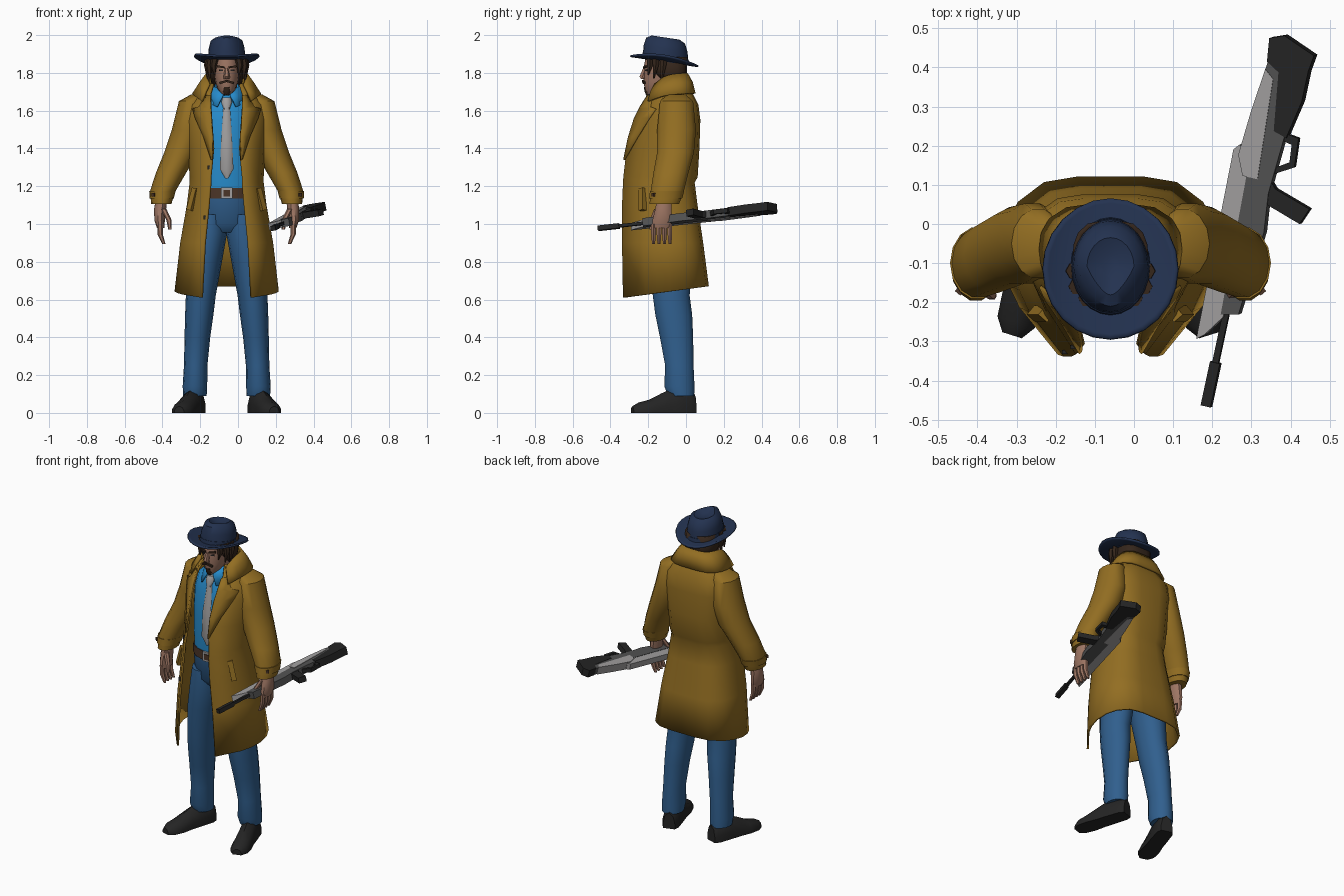
import bpy, bmesh, math
from mathutils import Matrix, Vector

cube = bpy.data.objects.get("Cube")
if cube:
    bpy.data.objects.remove(cube, do_unlink=True)

BODY_X = -0.06  # the figure stands left of the origin, the rifle reaches right


def material(name, *rgb):
    m = bpy.data.materials.new(name)
    m.use_nodes = True
    color = (*rgb, 1)
    m.diffuse_color = color
    shader = next(n for n in m.node_tree.nodes if n.type == 'BSDF_PRINCIPLED')
    shader.inputs["Base Color"].default_value = color
    shader.inputs["Roughness"].default_value = 0.8
    return m


ochre = material("ochre_cloth", .29, .155, .016)
denim = material("blue_denim", .03, .115, .27)
azure = material("azure_cloth", .02, .26, .6)
navy = material("navy_felt", .017, .032, .08)
skin = material("tan_skin", .34, .18, .125)
hair_brown = material("dark_brown_hair", .035, .019, .011)
black = material("black", .018, .018, .018)
silver = material("light_grey", .36, .35, .35)
steel = material("dark_grey", .085, .085, .085)
leather = material("brown_leather", .07, .035, .02)


def finish(name, bm, mat, thickness=0, angle=45):
    bmesh.ops.recalc_face_normals(bm, faces=bm.faces)
    bmesh.ops.translate(bm, verts=bm.verts, vec=(BODY_X, 0, 0))
    mesh = bpy.data.meshes.new(name)
    bm.to_mesh(mesh)
    bm.free()
    mesh.materials.append(mat)
    mesh.shade_smooth()
    mesh.set_sharp_from_angle(angle=math.radians(angle))
    obj = bpy.data.objects.new(name, mesh)
    bpy.context.collection.objects.link(obj)
    if thickness:
        solid = obj.modifiers.new("thickness", 'SOLIDIFY')
        solid.thickness = thickness
        solid.offset = 0
    return obj


def bridge(name, rows, mat, closed=True, caps=True, thickness=0):
    """Skin a surface over rows of points."""
    bm = bmesh.new()
    rows = [[bm.verts.new(p) for p in row] for row in rows]
    n = len(rows[0])
    for a, b in zip(rows, rows[1:]):
        for i in range(n if closed else n - 1):
            j = (i + 1) % n
            bm.faces.new((a[i], a[j], b[j], b[i]))
    if caps:
        bm.faces.new(rows[0])
        bm.faces.new(rows[-1])
    return finish(name, bm, mat, thickness)


def turn(n):
    return [(math.cos(i * math.tau / n), math.sin(i * math.tau / n)) for i in range(n)]


def loft(name, rings, mat, n=14, side=1):
    """Level ellipses given as z, x, y, x radius, y radius."""
    bridge(name, [[(side * (x + rx * c), y + ry * s, z) for c, s in turn(n)]
                  for z, x, y, rx, ry in rings], mat)


def wrap_half(w, back, front, gap):
    """Half of a garment section, back centre to front edge: x, y, frontness."""
    shape = [(0, 0), (.32 * w, 0), (.62 * w, .03), (.86 * w, .14), (.97 * w, .28),
             (w, .45), (w - .1 * (w - gap), .6), (w - .3 * (w - gap), .73), (gap, 1)]
    return [(x, back + (front - back) * f, f) for x, f in shape]


def wrap(name, sections, mat, thickness, power=1):
    """Garment open at the front: back z, front z, width, back, front, gap."""
    rows = []
    for zb, zf, *shape in sections:
        half = [(x, y, zb + (zf - zb) * f ** power) for x, y, f in wrap_half(*shape)]
        rows.append([(-x, y, z) for x, y, z in half[:0:-1]] + half)
    bridge(name, rows, mat, closed=False, caps=False, thickness=thickness)


def block(name, center, size, mat, tilt=(0, 0, 0)):
    bm = bmesh.new()
    bmesh.ops.create_cube(bm, size=1)
    turn_by = Matrix.LocRotScale(Vector(center), None, None)
    for axis, a in zip("XYZ", tilt):
        turn_by = turn_by @ Matrix.Rotation(a, 4, axis)
    bm.transform(turn_by @ Matrix.Diagonal((*size, 1)))
    finish(name, bm, mat)


# Coat body, open down the front
coat = [(.67, .61, .27, .115, -.33, .13), (.9, .9, .24, .085, -.335, .115),
        (1.1, 1.1, .205, .055, -.335, .095), (1.22, 1.22, .19, .04, -.33, .085),
        (1.25, 1.25, .19, .056, -.328, .085), (1.4, 1.4, .2, .065, -.31, .07),
        (1.55, 1.55, .215, .07, -.265, .08), (1.63, 1.63, .205, .06, -.225, .085),
        (1.69, 1.69, .14, .03, -.185, .085), (1.74, 1.74, .09, 0, -.15, .07)]
wrap("coat_body", coat, ochre, .012)
wrap("coat_collar", [(1.69, 1.65, .178, .045, -.2, .13), (1.75, 1.7, .14, .03, -.185, .11),
                     (1.795, 1.74, .108, .005, -.165, .09)], ochre, .012, power=3)


def coat_front(z, k, lift):
    """Point on the coat front, k running outward from the opening."""
    low, high = next((a, b) for a, b in zip(coat, coat[1:]) if z <= b[0])
    t = (z - low[0]) / (high[0] - low[0])
    outer, inner = [Vector(p[:2]).lerp(Vector(q[:2]), t) for p, q in
                    zip(wrap_half(*low[2:])[-2:], wrap_half(*high[2:])[-2:])]
    p = inner.lerp(outer, k)
    return p.x, p.y - lift, z


for side, word in ((1, "left"), (-1, "right")):
    # Lapel and pocket welt
    lapel = [[coat_front(z, k * step / 2, .012) for step in range(3)]
             for z, k in ((1.34, .05), (1.46, .5), (1.56, .9), (1.61, 1.1), (1.62, .7), (1.68, .5))]
    bridge(word + "_lapel", [[(side * x, y, z) for x, y, z in row] for row in lapel],
           ochre, closed=False, caps=False, thickness=.01)
    x, y, z = coat_front(1.13, 1, 0)
    block(word + "_pocket_welt", (side * (x + .01), y, z), (.03, .03, .12), ochre,
          (0, -side * .25, side * .7))

    # Sleeve with cuff strap
    loft(word + "_sleeve", [
        (1.685, .15, -.05, .04, .05), (1.65, .185, -.05, .068, .09), (1.5, .2, -.05, .09, .105),
        (1.38, .24, -.055, .09, .1), (1.27, .295, -.08, .08, .095), (1.17, .34, -.1, .067, .09),
        (1.105, .346, -.115, .053, .08)], ochre, side=side)
    loft(word + "_cuff_strap", [(1.175, .34, -.1, .07, .093), (1.135, .344, -.108, .064, .09)],
         ochre, side=side)
    block(word + "_cuff_button", (side * .385, -.17, 1.155), (.018, .018, .018), leather,
          (0, 0, side * .7))

    # Hand
    loft(word + "_palm", [(1.14, .345, -.115, .03, .04), (1.08, .352, -.12, .032, .045),
                          (1.02, .355, -.125, .028, .055), (.98, .35, -.13, .02, .053)],
         skin, 10, side)
    for i in range(4):
        y = -.172 + .029 * i
        loft(f"{word}_finger_{i + 1}", [(1, .353, y, .015, .014), (.945, .352, y, .014, .014),
                                        (.895, .333, y, .009, .009)], skin, 6, side)
    loft(word + "_thumb", [(1.08, .335, -.155, .016, .016), (1.02, .305, -.18, .014, .014),
                           (.97, .3, -.185, .009, .009)], skin, 6, side)

    # Trouser leg
    loft(word + "_leg", [
        (.09, .168, -.025, .062, .07), (.14, .168, -.035, .065, .082), (.25, .164, -.035, .062, .077),
        (.4, .155, -.05, .068, .09), (.52, .145, -.065, .075, .1), (.62, .137, -.078, .079, .1),
        (.8, .115, -.085, .09, .115), (.95, .09, -.09, .092, .122), (1.05, .085, -.09, .08, .118)],
         denim, side=side)

    # Shoe: sections from heel to toe, turned outward
    rows = []
    for along, w, h in ((0, .035, .1), (.03, .048, .125), (.12, .05, .13), (.18, .05, .105),
                        (.25, .056, .07), (.31, .05, .055), (.345, .026, .035)):
        section = [(-w, 0), (-w, .35 * h), (-.7 * w, .8 * h), (0, h),
                   (.7 * w, .8 * h), (w, .35 * h), (w, 0)]
        rows.append([(side * (.148 + .3 * along + .954 * a), .045 - .954 * along + .3 * a, b)
                     for a, b in section])
    bridge(word + "_shoe", rows, black)

    # Face features and hair locks on each side
    block(word + "_brow", (side * .03, -.214, 1.832), (.04, .014, .01), hair_brown,
          (0, -side * .15, side * .3))
    block(word + "_eye", (side * .03, -.211, 1.814), (.022, .008, .008), black, (0, 0, side * .3))
    block(word + "_moustache", (side * .018, -.224, 1.752), (.038, .012, .012), hair_brown,
          (0, side * .3, side * .2))
    for i, (x, y, drop) in enumerate(((.06, -.19, .08), (.085, -.16, .1), (.092, -.12, .12))):
        loft(f"{word}_hair_lock_{i + 1}", [(1.885, x, y, .022, .022), (1.84, x + .01, y, .018, .018),
                                           (1.87 - drop, x + .004, y - .01, .004, .004)],
             hair_brown, 6, side)

# Coat buttons
for i, z in enumerate((1.3, 1.035)):
    x, y, z = coat_front(z, .15, .008)
    block(f"coat_button_{i + 1}", (-x, y, z), (.02, .01, .022), black)

# Hips, belt and buckle
loft("hips", [(.955, 0, -.09, .11, .08), (1, 0, -.09, .16, .12), (1.16, 0, -.09, .165, .125)], denim)
loft("belt", [(1.135, 0, -.09, .17, .13), (1.19, 0, -.09, .168, .13)], leather)
block("belt_buckle", (0, -.22, 1.163), (.06, .012, .058), silver)
block("belt_buckle_centre", (0, -.225, 1.163), (.036, .01, .034), leather)

# Shirt, shirt collar and tie
loft("shirt", [(1.18, 0, -.09, .163, .125), (1.4, 0, -.09, .165, .135), (1.55, 0, -.08, .165, .13),
               (1.64, 0, -.08, .14, .11), (1.69, 0, -.085, .07, .08)], azure, 18)
wrap("shirt_collar", [(1.67, 1.62, .098, -.02, -.205, .05), (1.7, 1.68, .085, -.02, -.195, .02),
                      (1.745, 1.71, .066, -.03, -.17, .015)], azure, .008)
loft("tie", [(1.24, 0, -.222, .006, .008), (1.29, 0, -.228, .036, .01), (1.45, 0, -.228, .029, .01),
             (1.61, 0, -.2, .018, .01)], silver, 8)
loft("tie_knot", [(1.605, 0, -.203, .015, .014), (1.645, 0, -.196, .028, .018),
                  (1.67, 0, -.185, .022, .016)], silver, 8)

# Head
loft("neck", [(1.64, 0, -.085, .06, .06), (1.77, 0, -.095, .052, .06)], skin)
loft("head", [(1.688, 0, -.18, .024, .03), (1.71, 0, -.155, .045, .062), (1.75, 0, -.128, .06, .097),
              (1.79, 0, -.12, .067, .103), (1.84, 0, -.115, .071, .107), (1.9, 0, -.11, .07, .1)],
     skin, 16)
loft("nose", [(1.768, 0, -.224, .016, .015), (1.78, 0, -.23, .017, .019), (1.825, 0, -.215, .009, .014)],
     skin, 6)
loft("goatee", [(1.68, 0, -.19, .012, .02), (1.7, 0, -.197, .024, .022), (1.725, 0, -.21, .018, .013)],
     hair_brown, 8)
wrap("hair", [(1.72, 1.74, .07, -.025, -.1, .065), (1.8, 1.8, .086, -.003, -.16, .07),
              (1.885, 1.885, .09, 0, -.19, .06)], hair_brown, .014)

# Hat: curled brim and pinched crown
circle = turn(24)
bridge("hat_brim", [[(.172 * r * c, -.115 + .18 * r * s, 1.862 - .027 * r * s + .03 * r ** 3 * c * c)
                     for c, s in circle] for r in (.4, .6, .8, .93, 1)],
       navy, caps=False, thickness=.01)
crown = []
for k, rise, pinch in ((1.03, 0, 0), (1, .03, 0), (.98, .03, 0), (.95, .07, .12),
                       (.84, .112, .3), (.6, .128, .45), (.25, .11, .3)):
    ring = [(.1 * k * c * (1 - pinch * max(0, -s)), -.108 + .122 * k * s) for c, s in circle]
    crown.append([(x, y, 1.86 - .15 * (y + .115) + rise) for x, y in ring])
bridge("hat_crown", crown, navy)

# Rifle, lying on its side: outlines run along and across the barrel
along = Vector((.21, .978, .11)).normalized()
across = Vector((.978, -.21, .18))
across = (across - along * across.dot(along)).normalized()
frame = Matrix((along, across, along.cross(across))).transposed().to_4x4()
frame.translation = (.185 - BODY_X, -.465, .977)


def plate(name, outline, half, mat):
    bm = bmesh.new()
    face = bm.faces.new([bm.verts.new((u, v, -half)) for u, v in outline])
    moved = bmesh.ops.extrude_face_region(bm, geom=[face])["geom"]
    bmesh.ops.translate(bm, vec=(0, 0, 2 * half),
                        verts=[g for g in moved if isinstance(g, bmesh.types.BMVert)])
    bm.transform(frame)
    finish(name, bm, mat, angle=20)


def bar(name, start, end, w, mat):
    plate(name, [(start, -w), (end, -w), (end, w), (start, w)], w, mat)


bar("rifle_muzzle", 0, .115, .013, black)
bar("rifle_barrel", .11, .32, .008, black)
plate("rifle_fore_cover", [(.164, -.059), (.18, -.04), (.234, -.003), (.45, .005), (.647, -.015),
                           (.676, -.055), (.66, -.068)], .019, silver)
plate("rifle_receiver", [(.24, -.01), (.25, .035), (.47, .055), (.57, .045), (.8, .06), (.9, .04),
                         (.9, -.028), (.77, -.041), (.65, -.05), (.6, -.02)], .021, steel)
plate("rifle_side_panel", [(.6, -.03), (.65, -.052), (.77, -.043), (.88, -.03), (.86, -.005),
                           (.6, .01)], .024, silver)
plate("rifle_stock", [(.9, -.03), (.96, -.037), (.975, 0), (.942, .086), (.9, .08), (.82, .08),
                      (.72, .06), (.73, .025), (.88, .005)], .023, black)
plate("rifle_trigger_guard", [(.73, .05), (.725, .09), (.65, .095), (.62, .045), (.637, .045),
                              (.66, .08), (.705, .076), (.71, .05)], .012, black)
plate("rifle_grip", [(.61, .035), (.585, .06), (.555, .157), (.512, .14), (.545, .035)], .017, black)
